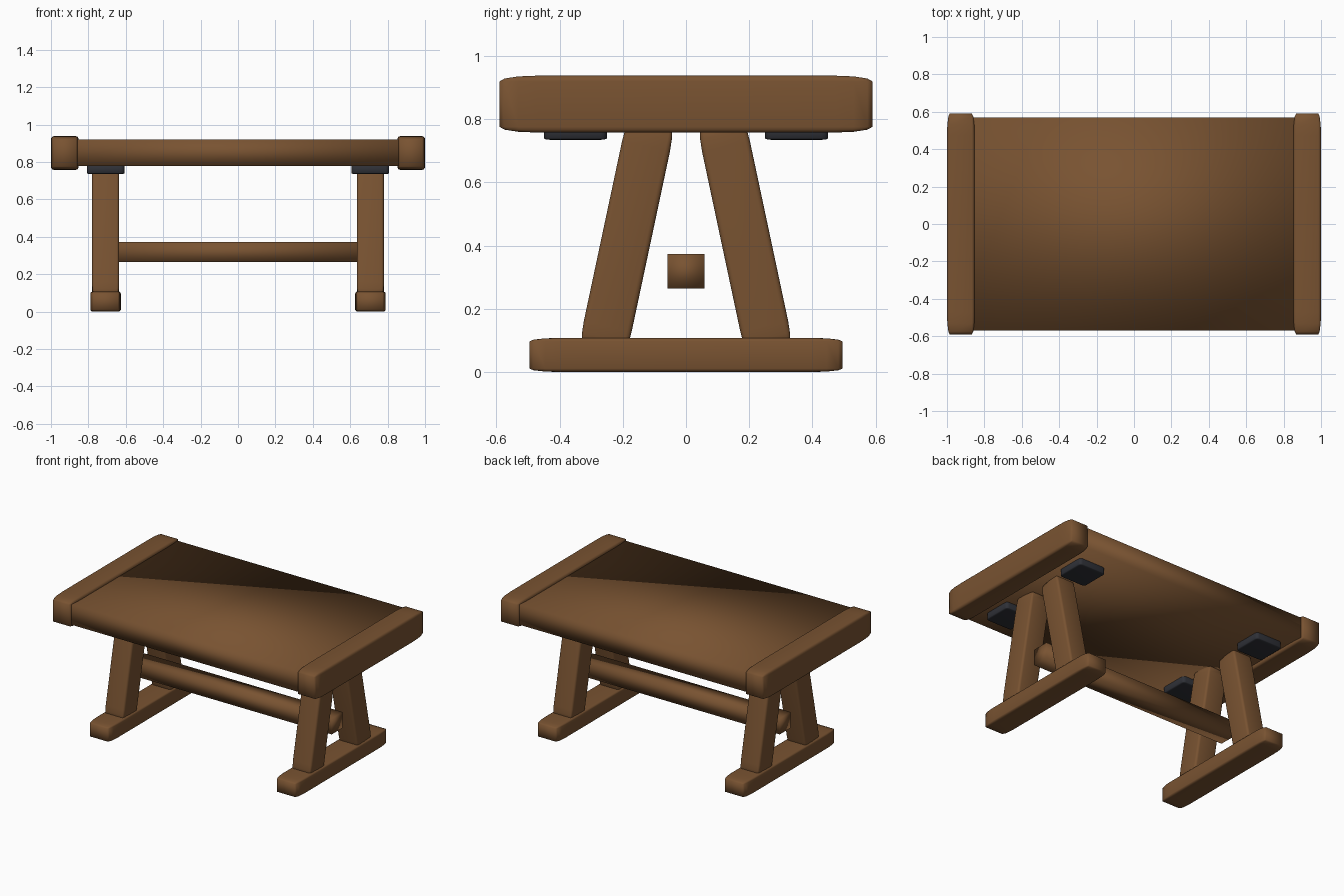
import bpy
import bmesh
from math import radians

if "Cube" in bpy.data.objects:
    bpy.data.objects.remove(bpy.data.objects["Cube"], do_unlink=True)


def make_material(name, color):
    mat = bpy.data.materials.new(name)
    mat.use_nodes = True
    mat.diffuse_color = color
    mat.node_tree.nodes["Principled BSDF"].inputs["Base Color"].default_value = color
    return mat


wood = make_material("brown_wood", (0.19, 0.086, 0.031, 1))
rubber = make_material("dark_pad", (0.028, 0.030, 0.038, 1))


def block(name, center, size, mat, bevel=0.1, tilt=0):
    """Smooth block whose rounded edges stretch with its size."""
    bm = bmesh.new()
    bmesh.ops.create_cube(bm, size=1)
    if bevel:
        bmesh.ops.bevel(bm, geom=bm.edges[:], offset=bevel, segments=3,
                        profile=0.5, affect='EDGES')
    bmesh.ops.scale(bm, vec=size, verts=bm.verts)
    for face in bm.faces:
        face.smooth = True
    mesh = bpy.data.meshes.new(name)
    bm.to_mesh(mesh)
    bm.free()
    mesh.materials.append(mat)
    obj = bpy.data.objects.new(name, mesh)
    obj.location = center
    obj.rotation_euler.x = radians(tilt)
    bpy.context.collection.objects.link(obj)
    return obj


# Top board and the long rail between the trestles
block("table_top", (0, 0, 0.849), (1.74, 1.14, 0.14), wood, bevel=0)
block("cross_rail", (0, 0, 0.319), (1.5, 0.118, 0.108), wood, bevel=0)

for sx, side in ((1, "left"), (-1, "right")):
    # End cap and floor beam
    block(f"end_cap_{side}", (sx * 0.926, 0, 0.848), (0.148, 1.18, 0.18), wood)
    block(f"foot_beam_{side}", (sx * 0.708, 0, 0.054), (0.163, 0.99, 0.108), wood)
    # Leaning legs and the pads beneath the top
    for sy, end in ((1, "back"), (-1, "front")):
        block(f"leg_{end}_{side}", (sx * 0.708, sy * 0.187, 0.43),
              (0.145, 0.155, 0.73), wood, tilt=sy * 12)
        block(f"pad_{end}_{side}", (sx * 0.707, sy * 0.35, 0.76),
              (0.2, 0.2, 0.05), rubber)
